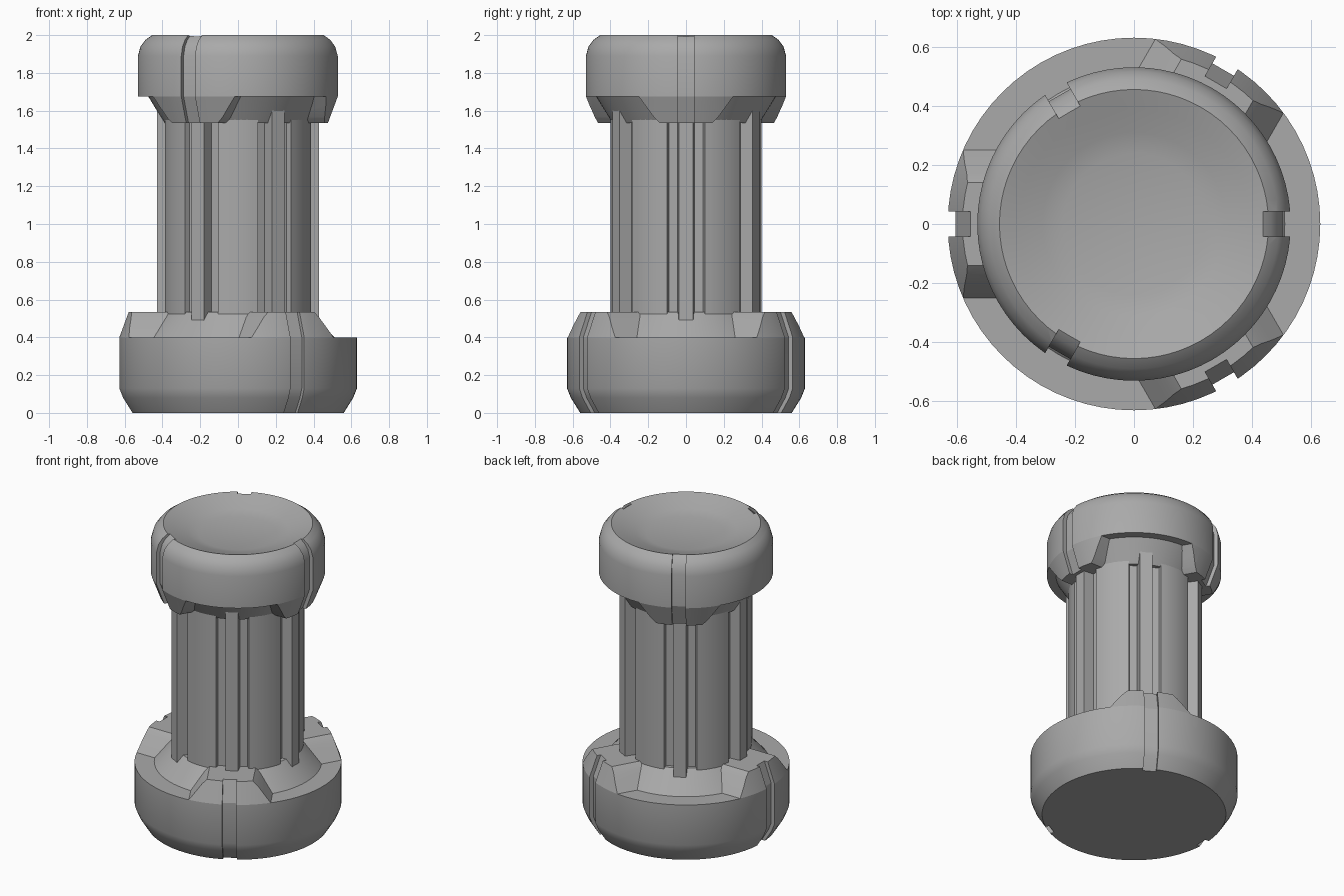
import bpy, bmesh, math
from mathutils import Matrix, Vector

cube = bpy.data.objects.get("Cube")
if cube:
    bpy.data.objects.remove(cube)

grey = bpy.data.materials.new("plain_grey")
grey.use_nodes = True
grey.diffuse_color = (0.4, 0.4, 0.4, 1)
grey.node_tree.nodes["Principled BSDF"].inputs["Base Color"].default_value = (0.4, 0.4, 0.4, 1)


def finish(name, bm):
    bmesh.ops.recalc_face_normals(bm, faces=bm.faces)
    mesh = bpy.data.meshes.new(name)
    bm.to_mesh(mesh)
    bm.free()
    mesh.materials.append(grey)
    obj = bpy.data.objects.new(name, mesh)
    bpy.context.collection.objects.link(obj)
    return obj


def lathe(name, profile, steps=72):
    """Spin a (radius, height) profile round z."""
    bm = bmesh.new()
    verts = [bm.verts.new((r, 0, z)) for r, z in profile]
    edges = [bm.edges.new(pair) for pair in zip(verts, verts[1:])]
    if profile[0][0] > 0:
        edges.append(bm.edges.new((verts[-1], verts[0])))
    bmesh.ops.spin(bm, geom=verts + edges, cent=(0, 0, 0), axis=(0, 0, 1),
                   angle=math.tau, steps=steps, use_duplicate=False)
    bmesh.ops.remove_doubles(bm, verts=bm.verts, dist=0.0005)
    return finish(name, bm)


def prism(name, points, push, degrees=0):
    """Extrude a flat outline along push, then turn it round z."""
    bm = bmesh.new()
    face = bm.faces.new([bm.verts.new(p) for p in points])
    new = bmesh.ops.extrude_face_region(bm, geom=[face])["geom"]
    bmesh.ops.translate(bm, vec=Vector(push),
                        verts=[v for v in new if isinstance(v, bmesh.types.BMVert)])
    bmesh.ops.rotate(bm, verts=bm.verts, matrix=Matrix.Rotation(math.radians(degrees), 3, 'Z'))
    return finish(name, bm)


def activate(obj):
    bpy.ops.object.select_all(action='DESELECT')
    obj.select_set(True)
    bpy.context.view_layer.objects.active = obj


def cut(obj, cutter, operation):
    activate(obj)
    mod = obj.modifiers.new("cut", 'BOOLEAN')
    mod.operation, mod.object, mod.solver = operation, cutter, 'EXACT'
    bpy.ops.object.modifier_apply(modifier=mod.name)


def smooth(obj, degrees=28):
    activate(obj)
    bpy.ops.object.shade_smooth_by_angle(angle=math.radians(degrees))


def make_end(name, inner, outer, collar, turn, place):
    """Flanged end with three tabs and three grooves; h runs inward from the end face."""
    step, top = outer[-2][1], outer[-1][1]
    body = lathe(name + "_body", [(r, place(h)) for r, h in
                 inner + outer[:-1] + [(collar, step), (0.39, top), (0, top)]])
    parts = [body]
    for k in range(3):
        angle = turn + 120 * k
        # Tab: a slice of a chamfered ring with sloping sides
        tab = lathe(f"{name}_tab_{k + 1}", [(r, place(h)) for r, h in
                    [(0.36, step)] + outer[-2:] + [(0.36, top)]])
        half = [(0.26, step - 0.02), (0.25, step), (0.17, top - 0.03), (0.14, top), (0.12, top + 0.02)]
        outline = half + [(-w, h) for w, h in reversed(half)]
        wedge = prism("wedge", [(0.1, w, place(h)) for w, h in outline], (0.8, 0, 0), angle)
        cut(tab, wedge, 'INTERSECT')
        # Groove: follows the outer profile at a constant depth
        floor = [(r - 0.027, h) for r, h in outer]
        floor = [(floor[0][0], -0.1)] + floor + [(floor[-1][0], top + 0.1)]
        outline = floor + [(0.8, top + 0.1), (0.8, -0.1)]
        groove = prism("groove", [(r, -0.042, place(h)) for r, h in outline], (0, 0.084, 0), angle)
        for part in (body, tab):
            cut(part, groove, 'DIFFERENCE')
        for helper in (wedge, groove):
            bpy.data.objects.remove(helper)
        parts.append(tab)
    for part in parts:
        smooth(part)


# Wide foot
make_end("foot", [(0, 0)],
         [(0.56, 0), (0.61, 0.08), (0.63, 0.13), (0.63, 0.40), (0.58, 0.535)],
         0.51, 60, lambda h: h)

# Narrower cap with a dished top
make_end("cap", [(0, 0.07), (0.24, 0.068), (0.31, 0.05), (0.39, 0.022)],
         [(0.455, 0), (0.49, 0.025), (0.516, 0.06), (0.53, 0.11), (0.53, 0.325), (0.478, 0.465)],
         0.475, 0, lambda h: 2 - h)

# Column: six curved panels parted by channels, each with a raised rib
section = []
for k in range(6):
    turn = Matrix.Rotation(math.radians(60 * k), 3, 'Z')
    channel = [(0.387, 0.10), (0.36, 0.09), (0.36, 0.045), (0.428, 0.038)]
    points = [(x, -y) for x, y in channel] + channel[::-1]
    for step in range(1, 7):
        a = math.radians(14.5 + 31 * step / 7)
        points.append((0.4 * math.cos(a), 0.4 * math.sin(a)))
    section += [turn @ Vector((x, y, 0.45)) for x, y in points]
smooth(prism("column", section, (0, 0, 1.2)))
